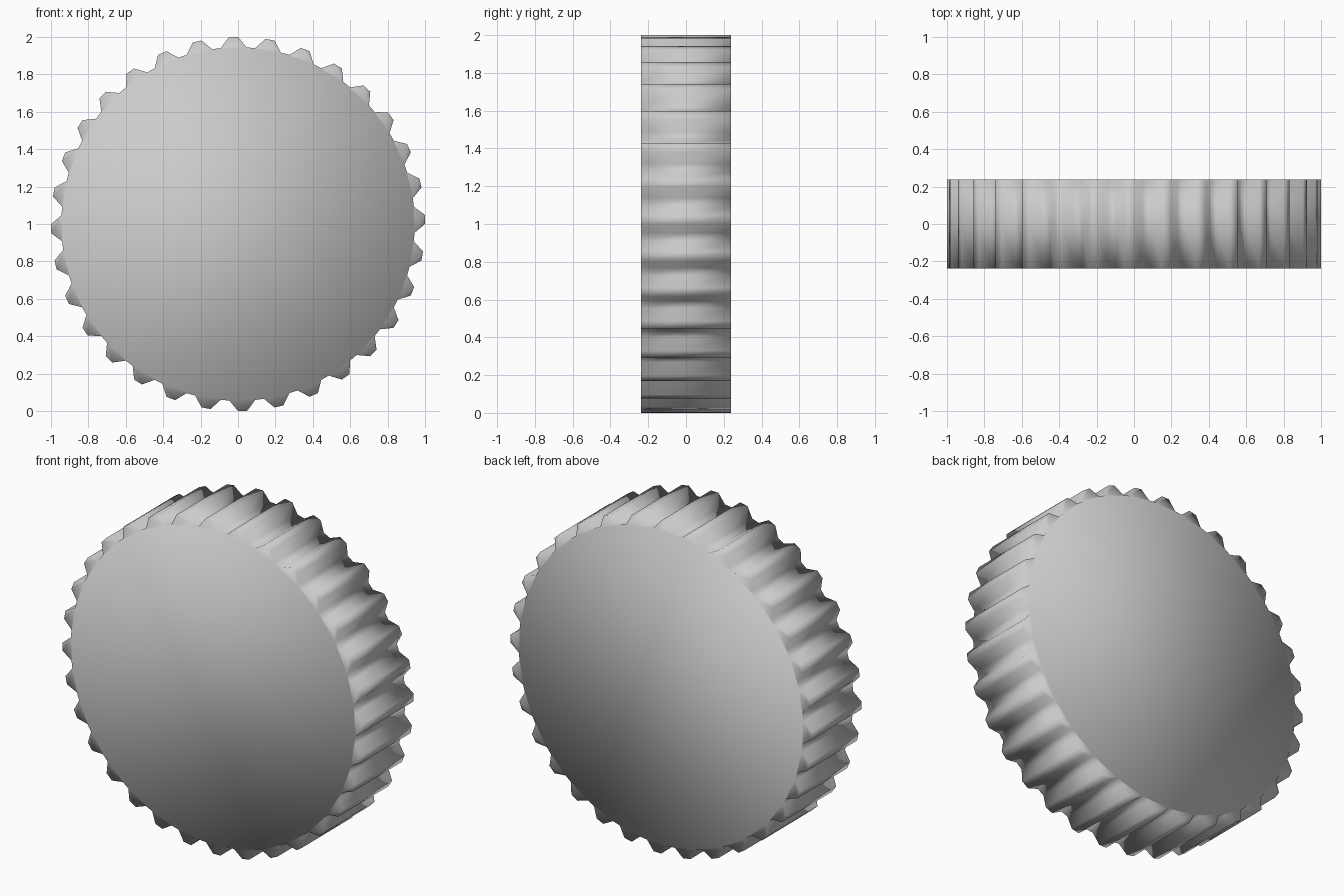
import bpy, bmesh
from math import cos, sin, pi

if "Cube" in bpy.data.objects:
    bpy.data.objects.remove(bpy.data.objects["Cube"])

TEETH, TIP, ROOT, HALF = 32, 1.0, 0.945, 0.237
STEP = 2 * pi / (TEETH * 4)
N = TEETH * 4

bm = bmesh.new()


def ring(y):
    """Toothed outline: two tip points then two root points per tooth."""
    verts = []
    for i in range(N):
        r = TIP if i % 4 < 2 else ROOT
        verts.append(bm.verts.new((r * cos(i * STEP), y, 1 + r * sin(i * STEP))))
    return verts


# Toothed rim: front, middle and back outlines
rings = [ring(y) for y in (-HALF, 0, HALF)]
for a, b in zip(rings, rings[1:]):
    for i in range(N):
        j = (i + 1) % N
        bm.faces.new((a[i], a[j], b[j], b[i]))

# Flat ends: a round disc inside the roots plus one quad per tooth
for r in (rings[0], rings[2]):
    bm.faces.new([v for i, v in enumerate(r) if i % 4 > 1])
    for k in range(0, N, 4):
        bm.faces.new((r[k - 1], r[k], r[k + 1], r[k + 2]))

bmesh.ops.recalc_face_normals(bm, faces=bm.faces[:])
for f in bm.faces:
    f.smooth = True  # soft shading across the whole gear

mesh = bpy.data.meshes.new("gear_wheel")
bm.to_mesh(mesh)
bm.free()
gear = bpy.data.objects.new("gear_wheel", mesh)
bpy.context.collection.objects.link(gear)
